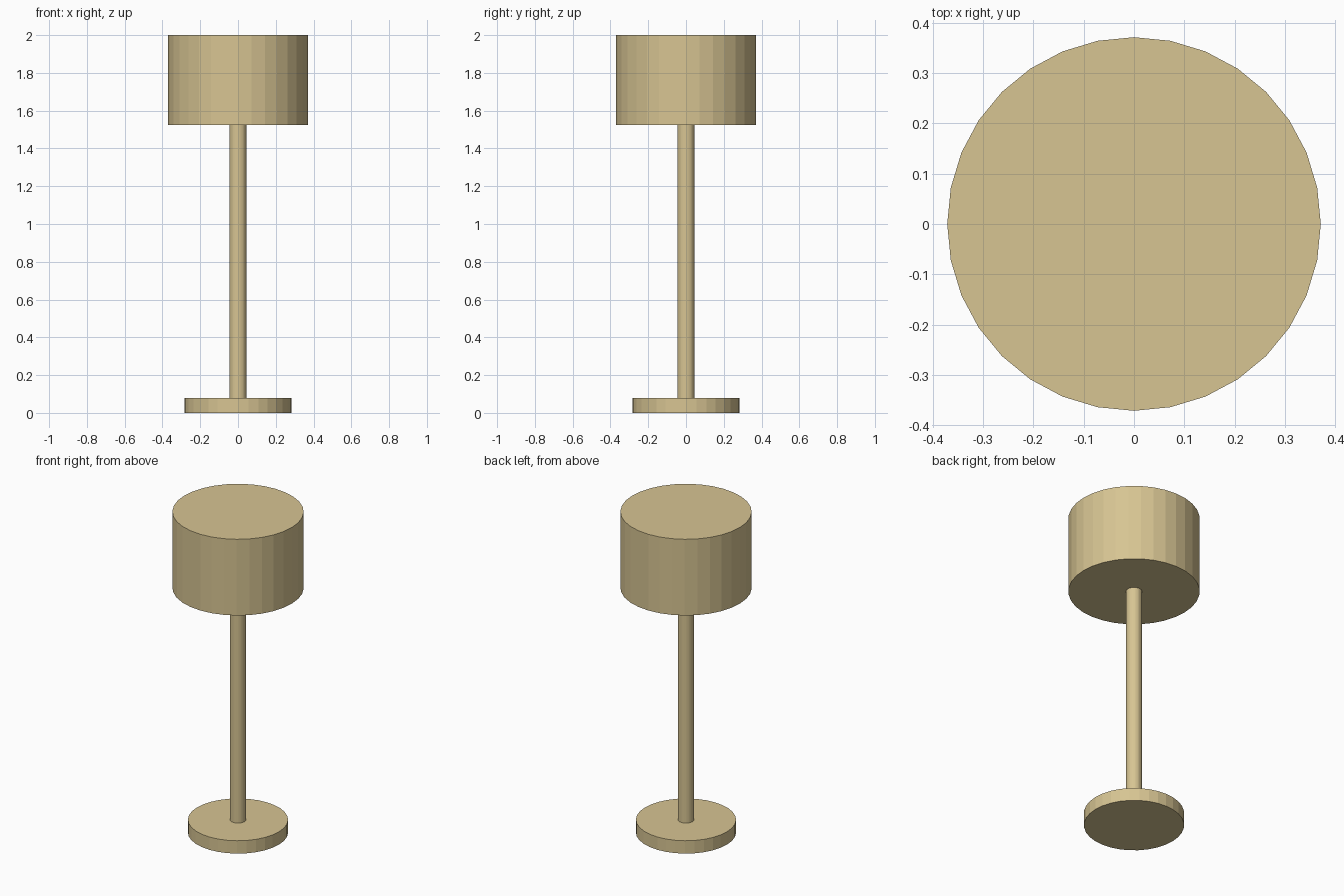
import bpy

if "Cube" in bpy.data.objects:
    bpy.data.objects.remove(bpy.data.objects["Cube"])

# Single warm beige colour
beige = bpy.data.materials.new("warm_beige")
beige.diffuse_color = (0.68, 0.555, 0.29, 1.0)
beige.use_nodes = True
beige.node_tree.nodes["Principled BSDF"].inputs["Base Color"].default_value = beige.diffuse_color


def cylinder(name, radius, bottom, top):
    """Flat-shaded 32-sided cylinder between two heights."""
    bpy.ops.mesh.primitive_cylinder_add(
        vertices=32, radius=radius, depth=top - bottom,
        location=(0, 0, (bottom + top) / 2))
    obj = bpy.context.object
    obj.name = name
    obj.data.materials.append(beige)
    return obj


# Round foot, slim pole and drum shade
cylinder("base", 0.283, 0.0, 0.08)
cylinder("pole", 0.046, 0.08, 1.525)
cylinder("shade", 0.371, 1.525, 2.0)
